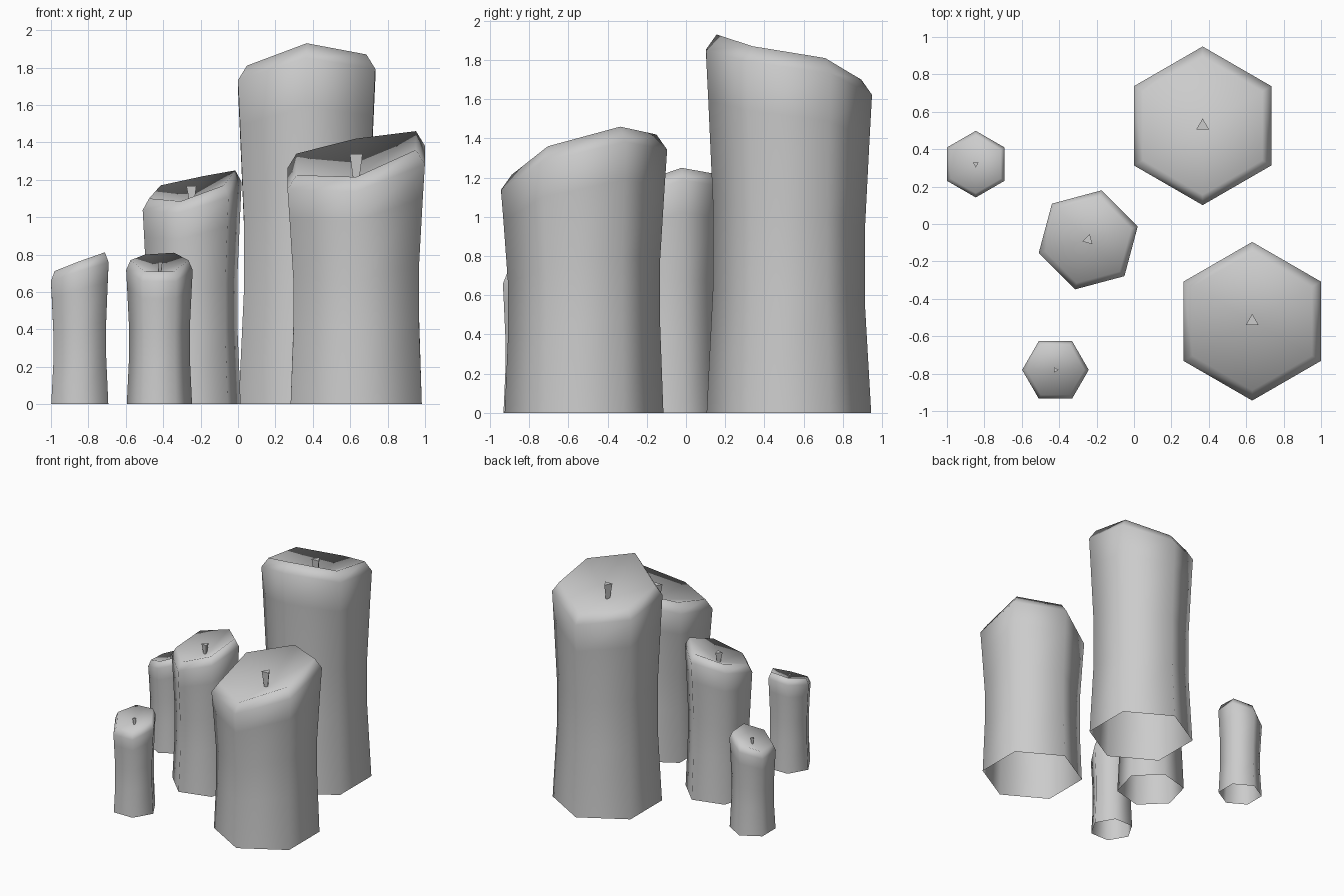
import bpy, bmesh
from math import radians, cos, sin
from mathutils import Vector

if "Cube" in bpy.data.objects:
    bpy.data.objects.remove(bpy.data.objects["Cube"])


def finish(name, bm, smooth):
    me = bpy.data.meshes.new(name)
    bm.to_mesh(me)
    bm.free()
    for p in me.polygons:
        p.use_smooth = smooth
    ob = bpy.data.objects.new(name, me)
    bpy.context.collection.objects.link(ob)
    return ob


def candle(name, cx, cy, r, rot, base, rim, wick_rot):
    """Hexagonal wax body, open below, with a melted uneven rim and a dished top."""
    bm = bmesh.new()
    dirs = [Vector((cos(radians(rot + 60 * i)), sin(radians(rot + 60 * i)), 0)) for i in range(6)]
    mean = sum(rim) / 6
    drop = 0.035 + 0.1 * r

    def ring(scale, heights):
        return [bm.verts.new(Vector((cx, cy, h)) + d * r * scale) for d, h in zip(dirs, heights)]

    shoulder = [h - drop for h in rim]
    # waisted side, shoulder, then inset rim
    rings = [ring(s, [h * f for h in shoulder])
             for f, s in ((0, base), (0.34, 0.915), (0.58, 0.915), (0.86, 0.97), (1, 1))]
    rings.append(ring(0.87, rim))
    for lo, hi in zip(rings, rings[1:]):
        for i in range(6):
            j = (i + 1) % 6
            bm.faces.new((lo[i], lo[j], hi[j], hi[i]))
    # dished wax pool
    floor = mean - 0.3 * r
    centre = bm.verts.new((cx, cy, floor))
    top = rings[-1]
    for i in range(6):
        bm.faces.new((top[i], top[(i + 1) % 6], centre))
    finish(name, bm, True)

    # three-sided wick, flaring upwards
    bm = bmesh.new()
    tri = [Vector((cos(radians(wick_rot + 120 * i)), sin(radians(wick_rot + 120 * i)), 0)) for i in range(3)]
    wr = 0.018 + 0.05 * r if r > 0.2 else 0.017
    lo = [bm.verts.new(Vector((cx, cy, floor)) + d * wr * 0.5) for d in tri]
    hi = [bm.verts.new(Vector((cx, cy, mean)) + d * wr) for d in tri]
    for i in range(3):
        j = (i + 1) % 3
        bm.faces.new((lo[i], lo[j], hi[j], hi[i]))
    bm.faces.new(hi)
    finish(name + "_wick", bm, False)


# rim heights run anticlockwise from the starting angle
candle("tall_candle", 0.367, 0.525, 0.424, 30, 0.99,
       (1.81, 1.70, 1.76, 1.81, 1.93, 1.87), 90)
candle("wide_candle", 0.632, -0.52, 0.424, 30, 0.955,
       (1.46, 1.42, 1.34, 1.225, 1.215, 1.36), 90)
candle("middle_candle", -0.245, -0.085, 0.274, 15, 0.98,
       (1.25, 1.22, 1.17, 1.10, 1.085, 1.17), 75)
candle("small_back_candle", -0.846, 0.32, 0.178, 30, 0.99,
       (0.805, 0.755, 0.705, 0.712, 0.765, 0.812), -90)
candle("small_front_candle", -0.42, -0.78, 0.178, 0, 0.98,
       (0.77, 0.81, 0.80, 0.77, 0.71, 0.71), 0)
